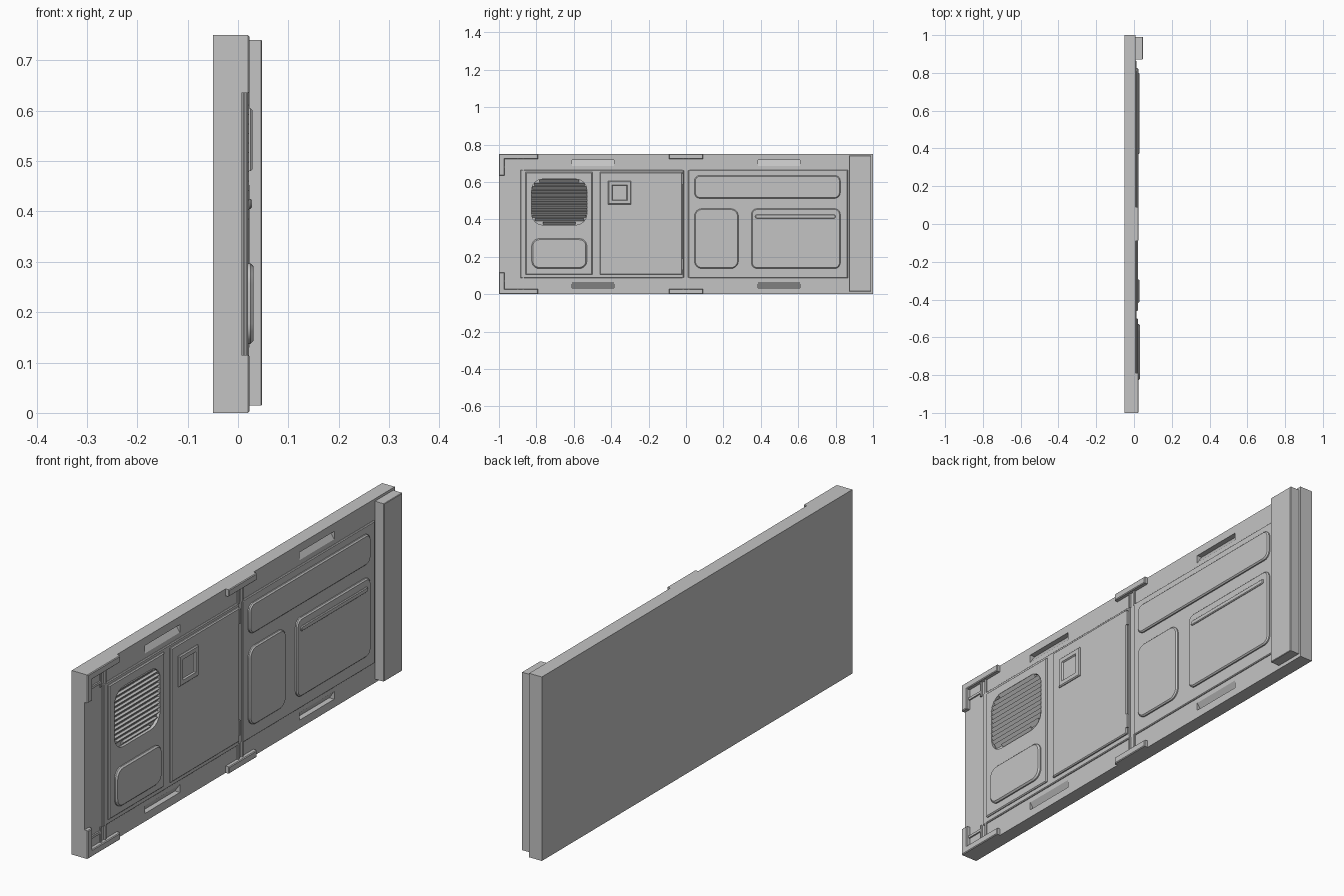
import bpy, bmesh, math

cube = bpy.data.objects.get("Cube")
if cube:
    bpy.data.objects.remove(cube, do_unlink=True)

grey = bpy.data.materials.new("plain grey")
grey.use_nodes = True
grey.diffuse_color = (0.55, 0.55, 0.55, 1)
grey.node_tree.nodes["Principled BSDF"].inputs["Base Color"].default_value = (0.55, 0.55, 0.55, 1)

HEIGHT = 0.75
FRAME = 0.007     # outer face of the backing slab
SHEET = 0.013     # face of the wall sheets
PANEL = 0.02      # face of the framed panels


def loft(name, loops):
    """Join equal-length point loops and cap both ends."""
    bm = bmesh.new()
    rings = [[bm.verts.new(p) for p in loop] for loop in loops]
    n = len(rings[0])
    for a, b in zip(rings, rings[1:]):
        for i in range(n):
            j = (i + 1) % n
            bm.faces.new((a[i], a[j], b[j], b[i]))
    bm.faces.new(rings[0][::-1])
    bm.faces.new(rings[-1])
    bmesh.ops.recalc_face_normals(bm, faces=bm.faces)
    mesh = bpy.data.meshes.new(name)
    bm.to_mesh(mesh)
    bm.free()
    mesh.materials.append(grey)
    ob = bpy.data.objects.new(name, mesh)
    bpy.context.collection.objects.link(ob)
    return ob


def outline(x, y0, y1, z0, z1, r, steps=6):
    """Rounded rectangle facing the side."""
    if r <= 0:
        return [(x, y0, z0), (x, y1, z0), (x, y1, z1), (x, y0, z1)]
    corners = [(y1 - r, z1 - r), (y0 + r, z1 - r), (y0 + r, z0 + r), (y1 - r, z0 + r)]
    pts = []
    for k, (cy, cz) in enumerate(corners):
        for s in range(steps + 1):
            a = math.pi / 2 * (k + s / steps)
            pts.append((x, cy + r * math.cos(a), cz + r * math.sin(a)))
    return pts


def plate(name, y0, y1, z0, z1, x0, x1, r=0.0, chamfer=0.0):
    """Plate with rounded corners and a chamfered outer edge."""
    loops = [outline(x0, y0, y1, z0, z1, r)]
    c = chamfer
    if c:
        loops.append(outline(x1 - c, y0, y1, z0, z1, r))
    loops.append(outline(x1, y0 + c, y1 - c, z0 + c, z1 - c, r - c if r else 0))
    return loft(name, loops)


def prism(name, section, y0, y1):
    """Extrude an x-z section along the wall."""
    return loft(name, [[(x, y, z) for x, z in section] for y in (y0, y1)])


def cut(ob, cutter):
    mod = ob.modifiers.new("cut", 'BOOLEAN')
    mod.operation = 'DIFFERENCE'
    mod.solver = 'EXACT'
    mod.object = cutter
    bpy.context.view_layer.objects.active = ob
    bpy.ops.object.modifier_apply(modifier=mod.name)
    bpy.data.objects.remove(cutter, do_unlink=True)


def mirrored(z0, z1, top):
    return (z0, z1) if top else (HEIGHT - z1, HEIGHT - z0)


# Backing slab with sloped hand slots along the top and bottom
slab = plate("backing_slab", -1, 1, 0, HEIGHT, -0.05, FRAME)
for top in (True, False):
    for y in (-0.61, 0.385):
        section = [(0.03, 0.685), (FRAME, 0.685), (-0.015, 0.717), (0.03, 0.717)]
        if not top:
            section = [(x, HEIGHT - z) for x, z in section]
        cut(slab, prism("slot_cutter", section, y, y + 0.225))

# Wall sheets either side of the middle seam
plate("front_sheet", -0.885, -0.012, 0.085, 0.665, 0, SHEET, 0, 0.003)
plate("rear_sheet", 0.012, 0.865, 0.085, 0.665, 0, SHEET, 0, 0.003)

# Corner and middle brackets, with the thin ribs that meet the sheets
for top, word in ((True, "upper"), (False, "lower")):
    z0, z1 = mirrored(0.722, HEIGHT, top)
    plate(word + "_corner_bracket", -1, -0.79, z0, z1, 0, 0.023, 0, 0.003)
    plate(word + "_middle_bracket", -0.09, 0.09, z0, z1, 0, 0.023, 0, 0.003)
    z0, z1 = mirrored(0.635, HEIGHT, top)
    plate(word + "_corner_post", -1, -0.97, z0, z1, 0, 0.023, 0, 0.003)
    z0, z1 = mirrored(0.66, 0.725, top)
    for y in (-0.885, 0.0):
        for side in (-1, 1):
            c = y + side * 0.014
            plate(word + "_rib", c - 0.004, c + 0.004, z0, z1, 0, SHEET)
    z0, z1 = mirrored(0.675, 0.685, top)
    plate(word + "_cross_rib", -0.97, -0.9, z0, z1, 0, SHEET)

# Vent panel with a rounded opening
vy0, vy1, vz0, vz1, vr = -0.825, -0.53, 0.37, 0.615, 0.06
vent = plate("vent_panel", -0.858, -0.5, 0.105, 0.652, 0.005, PANEL, 0, 0.004)
cut(vent, plate("vent_cutter", vy0, vy1, vz0, vz1, 0, 0.05, vr))
sheet = bpy.data.objects["front_sheet"]
cut(sheet, plate("sheet_cutter", vy0, vy1, vz0, vz1, 0.008, 0.05, vr))

# Louvres shortened to follow the rounded opening
count = 13
pitch = (vz1 - vz0) / count
for i in range(count):
    low = vz0 + i * pitch
    high = low + pitch * 0.85
    edge = min(low - vz0, vz1 - high)
    d = max(0, vr - edge)
    inset = vr - math.sqrt(max(0, vr * vr - d * d))
    prism("louvre", [(0.022, high), (0.007, low), (0.007, high)], vy0 + inset, vy1 - inset)

# Raised cover below the vent
plate("lower_cover", -0.825, -0.53, 0.137, 0.297, 0.015, 0.031, 0.04, 0.006)

# Door with a recessed latch and hinge strip
plate("door", -0.46, -0.02, 0.105, 0.652, 0.005, 0.022, 0, 0.004)
latch = plate("latch_frame", -0.417, -0.293, 0.48, 0.605, 0.015, 0.029, 0, 0.004)
pocket = loft("latch_cutter", [outline(0.023, -0.393, -0.317, 0.504, 0.581, 0),
                               outline(0.04, -0.403, -0.307, 0.494, 0.591, 0)])
cut(latch, pocket)
for z in (0.13, 0.585):
    plate("door_hinge", -0.022, -0.014, z, z + 0.06, 0.005, 0.023)

# Rounded rear panels and grab bar
plate("long_panel", 0.045, 0.825, 0.512, 0.635, 0.005, 0.023, 0.03, 0.005)
plate("narrow_panel", 0.045, 0.28, 0.137, 0.457, 0.005, 0.023, 0.04, 0.005)
plate("wide_panel", 0.35, 0.825, 0.137, 0.457, 0.005, 0.023, 0.03, 0.005)
plate("grab_bar", 0.37, 0.8, 0.405, 0.425, 0.02, 0.028, 0.009, 0.003)

# End column
plate("end_column", 0.872, 0.99, 0.015, 0.74, 0.0, 0.048, 0, 0.002)

# Smooth the rounded corners, keep edges crisp
bpy.ops.object.select_all(action='DESELECT')
for ob in bpy.context.collection.objects:
    if ob.type == 'MESH':
        ob.select_set(True)
        bpy.context.view_layer.objects.active = ob
bpy.ops.object.shade_smooth_by_angle(angle=math.radians(30))
